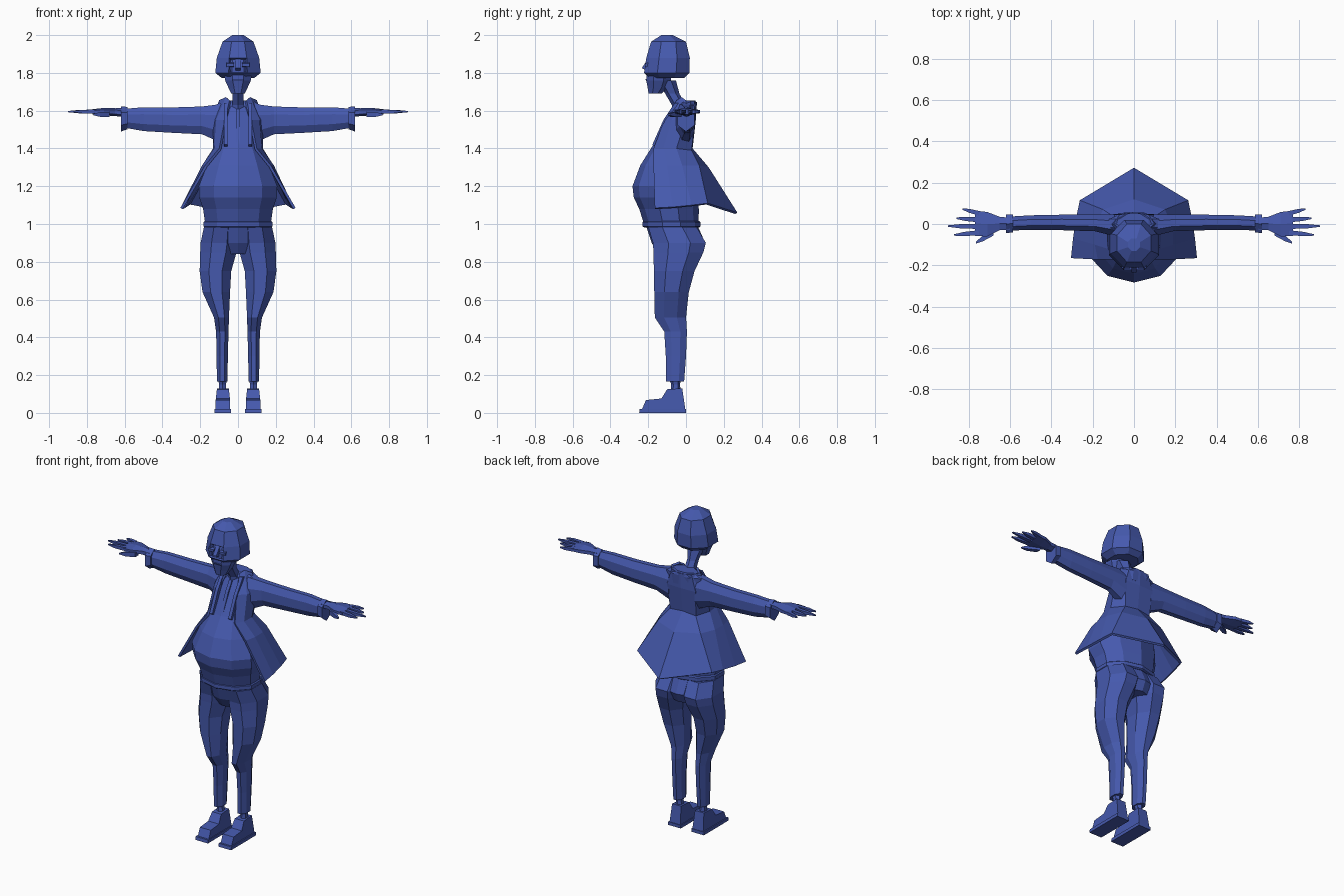
import bpy, bmesh, math
from mathutils import Vector

blue = bpy.data.materials.new("flat blue")
blue.diffuse_color = (0.06, 0.10, 0.42, 1)


def finish(name, bm, mirror=False):
    bmesh.ops.recalc_face_normals(bm, faces=bm.faces[:])
    me = bpy.data.meshes.new(name)
    bm.to_mesh(me)
    bm.free()
    me.materials.append(blue)
    ob = bpy.data.objects.new(name, me)
    bpy.context.collection.objects.link(ob)
    if mirror:
        ob.modifiers.new("Mirror", 'MIRROR').use_clip = False
    return ob


def ring(a0, a1, b0, b1, n=8):
    """Polygon filling the box a0..a1, b0..b1, with flat sides on the axes."""
    k = 1 / math.cos(math.pi / n)
    return [((a0 + a1) / 2 + (a1 - a0) / 2 * k * math.cos(math.tau * (i + .5) / n),
             (b0 + b1) / 2 + (b1 - b0) / 2 * k * math.sin(math.tau * (i + .5) / n))
            for i in range(n)]


def loft_bm(rows, axis='z', n=8):
    """Rows of (position, a0, a1, b0, b1) along z (a=x, b=y) or x (a=y, b=z)."""
    bm = bmesh.new()
    loops = []
    for p, *box in rows:
        pts = ring(*box, n)
        loops.append([bm.verts.new((a, b, p) if axis == 'z' else (p, a, b)) for a, b in pts])
    for lo, hi in zip(loops, loops[1:]):
        for i in range(n):
            j = (i + 1) % n
            bm.faces.new((lo[i], lo[j], hi[j], hi[i]))
    bm.faces.new(loops[0])
    bm.faces.new(loops[-1])
    return bm


def loft(name, rows, axis='z', n=8, mirror=False):
    return finish(name, loft_bm(rows, axis, n), mirror)


def sym(rows):
    return [(z, -w, w, y0, y1) for z, w, y0, y1 in rows]


def prism(name, outline, x0, x1, mirror=False):
    """Side outline of (y, z) points extruded from x0 to x1."""
    bm = bmesh.new()
    a = [bm.verts.new((x0, y, z)) for y, z in outline]
    b = [bm.verts.new((x1, y, z)) for y, z in outline]
    bm.faces.new(a)
    bm.faces.new(b)
    for i in range(len(a)):
        j = (i + 1) % len(a)
        bm.faces.new((a[i], a[j], b[j], b[i]))
    return finish(name, bm, mirror)


# Bobbed hair with a recessed face opening
bm = loft_bm(sym([(1.772, .085, -.19, -.01), (1.80, .12, -.222, .018), (1.88, .112, -.21, .02),
                  (1.965, .082, -.185, .0), (2.0, .03, -.13, -.07)]))
bmesh.ops.recalc_face_normals(bm, faces=bm.faces[:])
front = [f for f in bm.faces if f.normal.y < -.85 and 1.8 < f.calc_center_median().z < 1.9]
bmesh.ops.inset_region(bm, faces=front, thickness=.012, depth=-.02)
finish("hair", bm)

# Face, nose, eyes, mouth and neck
loft("face", sym([(1.69, .036, -.198, -.13), (1.72, .05, -.203, -.10), (1.76, .068, -.21, -.08),
                  (1.83, .08, -.208, -.08), (1.90, .06, -.19, -.08)]))
prism("nose", [(-.2, 1.875), (-.235, 1.825), (-.2, 1.81)], -.012, .012)
prism("eye", [(-.2, 1.855), (-.216, 1.85), (-.216, 1.835), (-.2, 1.83)], .02, .06, True)
prism("mouth", [(-.19, 1.772), (-.216, 1.768), (-.21, 1.757), (-.19, 1.755)], -.03, .03)
loft("neck", sym([(1.56, .04, -.06, .03), (1.63, .03, -.07, -.005), (1.69, .028, -.105, -.04),
                  (1.76, .045, -.15, -.06)]), n=6)

# Shirt with a round belly
loft("shirt", sym([(.99, .172, -.212, .06), (1.08, .185, -.24, .06), (1.14, .205, -.268, .055),
                   (1.20, .208, -.275, .05), (1.31, .165, -.235, .045), (1.42, .115, -.168, .025),
                   (1.55, .10, -.10, .03), (1.63, .05, -.055, .025)]), n=10)
prism("shirt_placket", [(-.17, 1.42), (-.112, 1.55), (-.075, 1.61), (-.05, 1.6), (-.14, 1.42)], -.01, .01)

# Open jacket: half rows run from the front edge to the centre of the back
half = [
    [(.045, -.05, 1.655), (.065, -.025, 1.672), (.10, 0, 1.655), (.07, .045, 1.65), (0, .058, 1.645)],
    [(.07, -.115, 1.55), (.115, -.075, 1.55), (.135, 0, 1.56), (.10, .047, 1.55), (0, .052, 1.55)],
    [(.10, -.172, 1.40), (.127, -.12, 1.40), (.132, -.05, 1.40), (.09, .03, 1.39), (0, .035, 1.40)],
    [(.175, -.172, 1.31), (.19, -.10, 1.31), (.188, -.02, 1.31), (.15, .07, 1.31), (0, .12, 1.30)],
    [(.305, -.165, 1.085), (.295, -.07, 1.09), (.28, .03, 1.10), (.262, .115, 1.11), (0, .272, 1.06)],
]
bm = bmesh.new()
grid = [[bm.verts.new(p) for p in r] + [bm.verts.new((-x, y, z)) for x, y, z in r[-2::-1]] for r in half]
for up, lo in zip(grid, grid[1:]):
    for i in range(len(up) - 1):
        bm.faces.new((up[i], up[i + 1], lo[i + 1], lo[i]))
jacket = finish("jacket", bm)
mod = jacket.modifiers.new("Thickness", 'SOLIDIFY')
mod.thickness, mod.offset = .014, -1

# Shoulder yoke closing the top of the jacket, and lapels
loft("collar", sym([(1.57, .125, -.06, .05), (1.63, .12, -.05, .055), (1.655, .07, -.035, .05)]))
prism("lapel", [(-.06, 1.64), (-.12, 1.55), (-.178, 1.42), (-.165, 1.41), (-.09, 1.55), (-.04, 1.64)],
      .055, .075, True)

# Sleeves with a flared cuff
loft("sleeve", [(.09, -.06, .045, 1.43, 1.635), (.19, -.035, .045, 1.475, 1.622),
                (.35, -.03, .045, 1.483, 1.617), (.50, -.028, .042, 1.492, 1.618),
                (.60, -.032, .036, 1.51, 1.61)], 'x', 8, True)
loft("cuff", [(.585, -.04, .045, 1.51, 1.612), (.62, -.045, .045, 1.498, 1.614)], 'x', 6, True)

# Hands
loft("palm", [(.60, -.028, .03, 1.57, 1.61), (.65, -.03, .035, 1.574, 1.61),
              (.71, -.06, .058, 1.578, 1.612), (.77, -.058, .065, 1.582, 1.606)], 'x', 6, True)
for name, x0, y0, x1, y1, r in [("little_finger", .75, .052, .83, .072, .011),
                                ("ring_finger", .75, .02, .86, .028, .012),
                                ("middle_finger", .75, -.012, .90, -.010, .012),
                                ("index_finger", .75, -.042, .87, -.053, .012),
                                ("thumb", .68, -.04, .765, -.09, .016)]:
    z = 1.58 if name == "thumb" else 1.595
    xm, ym = x0 * .4 + x1 * .6, y0 * .4 + y1 * .6
    loft(name, [(x, y - s, y + s, z - s * .9, z + s * .9)
                for x, y, s in ((x0, y0, r), (xm, ym, r * .85), (x1, y1, r * .3))], 'x', 4, True)

# Belt, hips and trouser legs
loft("belt", sym([(.982, .175, -.215, .062), (.988, .182, -.222, .07), (1.01, .182, -.222, .07),
                  (1.016, .175, -.215, .062)]), n=10)
loft("hips", sym([(.84, .10, -.14, .07), (.90, .185, -.175, .095), (.99, .175, -.205, .055)]), n=10)
loft("trouser_leg", [(.165, .055, .112, -.105, -.01), (.30, .054, .113, -.107, .0),
                     (.43, .05, .116, -.115, .005), (.505, .048, .127, -.165, .0),
                     (.64, .042, .188, -.168, .015), (.75, .036, .203, -.17, .045),
                     (.85, .008, .2, -.172, .092), (.90, .0, .198, -.175, .105),
                     (.985, .0, .18, -.2, .055)], 'z', 8, True)

# Ankles and shoes
loft("ankle", [(.10, .06, .104, -.08, -.03), (.15, .064, .1, -.075, -.035), (.18, .058, .106, -.085, -.03)],
     'z', 6, True)
shoe = prism("shoe", [(-.235, .015), (-.212, .068), (-.13, .076), (-.10, .125), (-.02, .13), (-.003, .015)],
             .042, .118, True)
for v in shoe.data.vertices:
    v.co.x = .08 + (v.co.x - .08) * (1 - max(0, v.co.z - .07) * 3)
prism("sole", [(-.248, 0), (-.245, .02), (0, .02), (0, 0)], .037, .125, True)
